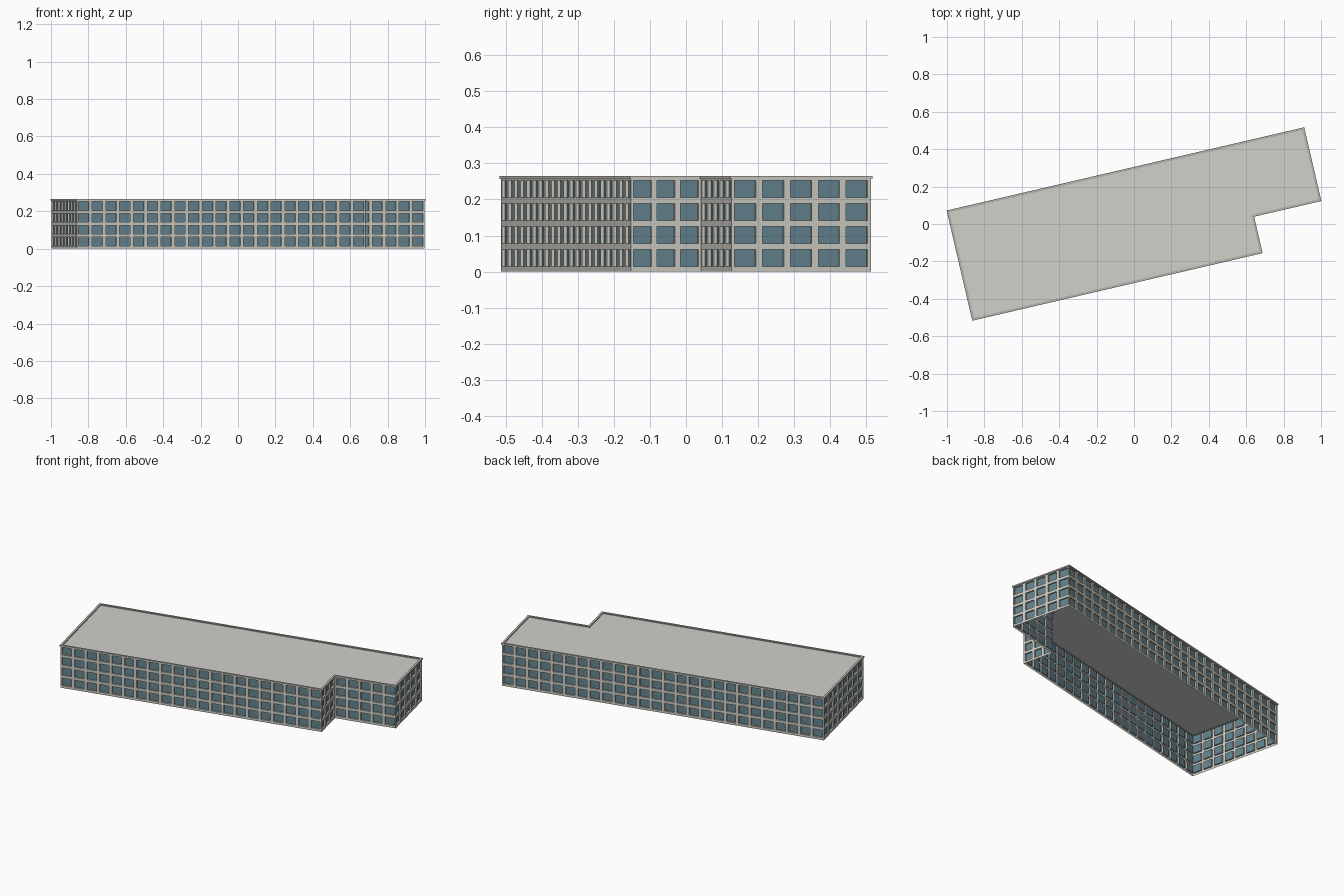
import bpy
import bmesh
import math
from mathutils import Vector, Matrix

cube = bpy.data.objects.get("Cube")
if cube:
    bpy.data.objects.remove(cube, do_unlink=True)


def material(name, rgb):
    m = bpy.data.materials.new(name)
    m.use_nodes = True
    m.diffuse_color = (*rgb, 1)
    m.node_tree.nodes["Principled BSDF"].inputs["Base Color"].default_value = (*rgb, 1)
    return m


concrete = material("pale concrete", (0.61, 0.60, 0.54))
glass = material("blue grey glass", (0.125, 0.225, 0.27))
roofing = material("light grey roofing", (0.63, 0.64, 0.59))
coping_grey = material("grey coping", (0.46, 0.46, 0.42))

# Main dimensions
LENGTH, DEPTH, HEIGHT = 1.955, 0.597, 0.265
NOTCH_START, NOTCH_DEPTH = 1.586, 0.2
FLOORS, BASE, FLOOR_H = 4, 0.006, 0.0637
BAY, RECESS = 0.0755, 0.009

# L-shaped plan, counter-clockwise, turned and then centred
plan = [(0, 0), (NOTCH_START, 0), (NOTCH_START, NOTCH_DEPTH),
        (LENGTH, NOTCH_DEPTH), (LENGTH, DEPTH), (0, DEPTH)]
turn = Matrix.Rotation(math.radians(13.1), 3, 'Z')
corners = [turn @ Vector((x, y, 0)) for x, y in plan]
centre = Vector([(min(c[i] for c in corners) + max(c[i] for c in corners)) / 2
                 for i in range(3)])
corners = [c - centre for c in corners]


def offset(points, d):
    """Move every edge of the plan outwards by d."""
    result = []
    for i, p in enumerate(points):
        a = (p - points[i - 1]).normalized()
        b = (points[(i + 1) % len(points)] - p).normalized()
        na, nb = Vector((a.y, -a.x, 0)), Vector((b.y, -b.x, 0))
        result.append(p + (na + nb) * d)
    return result


def finish(name, bm, mats):
    bmesh.ops.remove_doubles(bm, verts=bm.verts, dist=0.00005)
    mesh = bpy.data.meshes.new(name)
    bm.to_mesh(mesh)
    bm.free()
    for m in mats:
        mesh.materials.append(m)
    ob = bpy.data.objects.new(name, mesh)
    bpy.context.collection.objects.link(ob)


def quad(bm, points, index=0):
    bm.faces.new([bm.verts.new(p) for p in points]).material_index = index


def build_wall(name, start, end):
    bm = bmesh.new()
    along = (end - start).normalized()
    inward = Vector((-along.y, along.x, 0))
    length = (end - start).length
    bays = round(length / BAY)
    pitch = length / bays

    def rect(u0, u1, z0, z1, deep=0):
        return [start + along * u + inward * deep + Vector((0, 0, z))
                for u, z in ((u0, z0), (u1, z0), (u1, z1), (u0, z1))]

    # Plinth and top strip
    quad(bm, rect(0, length, 0, BASE))
    quad(bm, rect(0, length, BASE + FLOORS * FLOOR_H, HEIGHT))
    # Window bays with recessed glass
    side, sill = pitch * 0.12, 0.0083
    for i in range(bays):
        for f in range(FLOORS):
            u, z = i * pitch, BASE + f * FLOOR_H
            outer = rect(u, u + pitch, z, z + FLOOR_H)
            window = (u + side, u + pitch - side, z + sill, z + FLOOR_H - sill)
            front, back = rect(*window), rect(*window, RECESS)
            for k in range(4):
                n = (k + 1) % 4
                quad(bm, (outer[k], outer[n], front[n], front[k]))
                quad(bm, (front[k], front[n], back[n], back[k]))
            quad(bm, back, 1)
    finish(name, bm, (concrete, glass))


# Walls around the open-bottomed shell
names = ("front_wall", "notch_side_wall", "notch_front_wall",
         "left_end_wall", "back_wall", "right_end_wall")
for i, name in enumerate(names):
    build_wall(name, corners[i], corners[(i + 1) % len(corners)])

# Flat roof just below the parapet
bm = bmesh.new()
bm.faces.new([bm.verts.new(p + Vector((0, 0, HEIGHT - 0.006))) for p in corners])
finish("roof", bm, (roofing,))

# Coping ring: grey on top and inside, concrete on the outer edge
bm = bmesh.new()
outer, inner = offset(corners, 0.004), offset(corners, -0.009)
low, high = Vector((0, 0, HEIGHT - 0.008)), Vector((0, 0, HEIGHT))
for i in range(len(corners)):
    n = (i + 1) % len(corners)
    a, b, c, d = outer[i], outer[n], inner[n], inner[i]
    quad(bm, (a + high, b + high, c + high, d + high), 1)
    quad(bm, (a + low, b + low, b + high, a + high))
    quad(bm, (c + low, d + low, d + high, c + high), 1)
    quad(bm, (b + low, a + low, d + low, c + low))
finish("parapet_coping", bm, (concrete, coping_grey))
